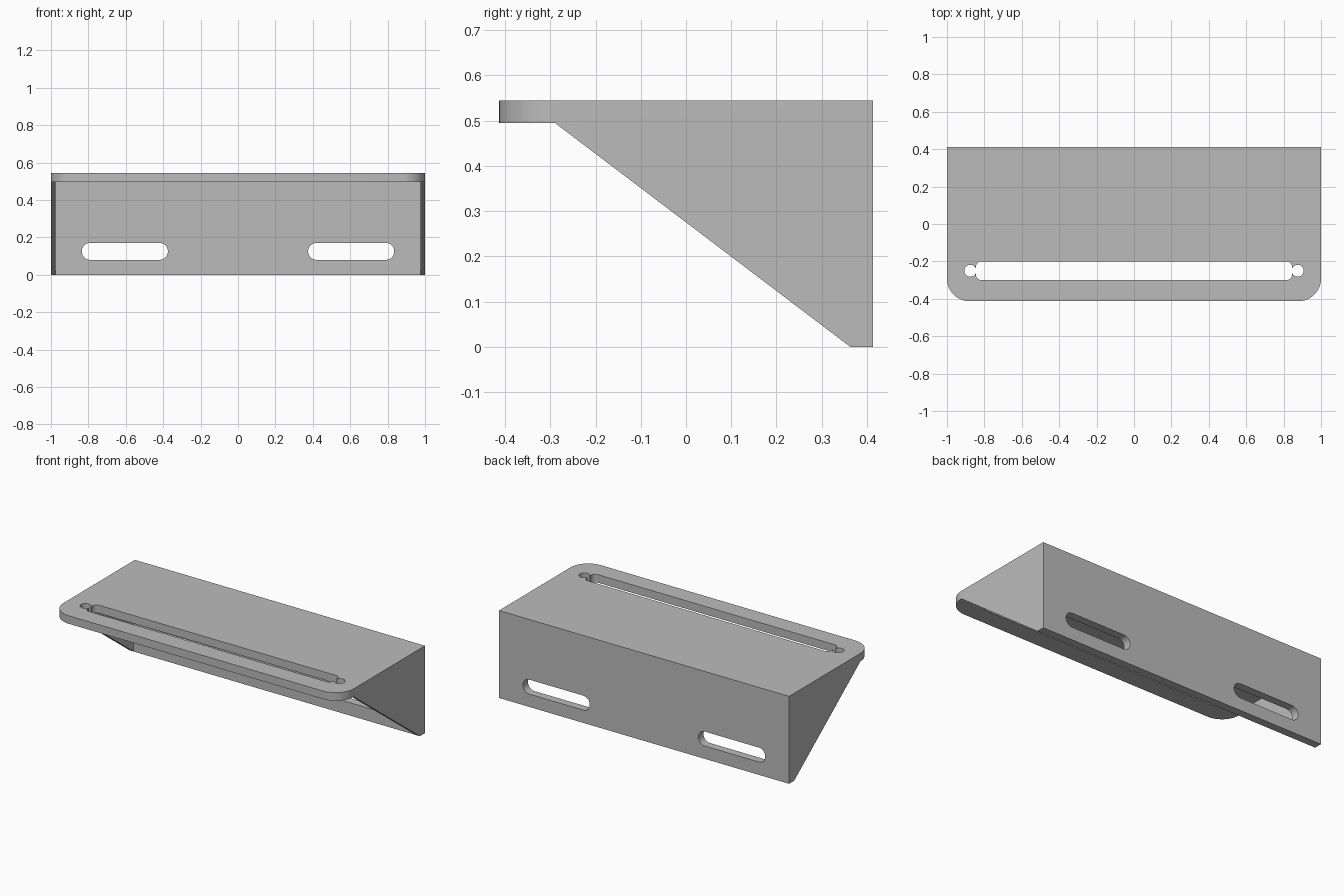
import bpy, bmesh, math
from mathutils import Matrix, Vector

if "Cube" in bpy.data.objects:
    bpy.data.objects.remove(bpy.data.objects["Cube"], do_unlink=True)

WALL, SHELF_Z, TOP, DEPTH = 0.363, 0.495, 0.545, 0.413

grey = bpy.data.materials.new("plain grey")
grey.use_nodes = True
grey.diffuse_color = (0.5, 0.5, 0.5, 1)
grey.node_tree.nodes["Principled BSDF"].inputs["Base Color"].default_value = (0.5, 0.5, 0.5, 1)


def prism(name, points, offset):
    """Extrude a closed outline of 3D points along offset."""
    bm = bmesh.new()
    face = bm.faces.new([bm.verts.new(p) for p in points])
    out = bmesh.ops.extrude_face_region(bm, geom=[face])
    moved = [v for v in out["geom"] if isinstance(v, bmesh.types.BMVert)]
    bmesh.ops.translate(bm, verts=moved, vec=offset)
    bmesh.ops.recalc_face_normals(bm, faces=bm.faces)
    mesh = bpy.data.meshes.new(name)
    bm.to_mesh(mesh)
    bm.free()
    mesh.materials.append(grey)
    obj = bpy.data.objects.new(name, mesh)
    bpy.context.collection.objects.link(obj)
    return obj


def rounded(w, h, r, steps=10):
    """Outline of a rounded rectangle centred on the origin."""
    pts = []
    for i, (sx, sy) in enumerate([(1, 1), (-1, 1), (-1, -1), (1, -1)]):
        for k in range(steps + 1):
            a = (i + k / steps) * math.pi / 2
            pts.append((sx * (w / 2 - r) + r * math.cos(a),
                        sy * (h / 2 - r) + r * math.sin(a)))
    return pts


# Shelf, wall plate and end gussets share one side profile
profile = [(-DEPTH, TOP), (-DEPTH, SHELF_Z), (-0.29, SHELF_Z),
           (WALL, 0), (DEPTH, 0), (DEPTH, TOP)]
bracket = prism("shelf_bracket", [(-1, y, z) for y, z in profile], (2, 0, 0))

# Round the two front corners of the shelf
bm = bmesh.new()
bm.from_mesh(bracket.data)
corners = [e for e in bm.edges
           if all(abs(v.co.y + DEPTH) < 0.001 for v in e.verts)
           and abs(e.verts[0].co.x - e.verts[1].co.x) < 0.001]
bmesh.ops.bevel(bm, geom=corners, offset=0.122, segments=12, profile=0.5, affect='EDGES')
bm.to_mesh(bracket.data)
bm.free()

# Hollow below the shelf, between the gussets
hollow = [(-0.6, -0.2), (WALL, -0.2), (WALL, SHELF_Z), (-0.6, SHELF_Z)]
cutters = [prism("hollow_cutter", [(-0.975, y, z) for y, z in hollow], (1.95, 0, 0))]

# Long slot in the shelf
cutters.append(prism("shelf_slot_cutter",
                     [(x, y - 0.25, 0.4) for x, y in rounded(1.69, 0.1, 0.03)], (0, 0, 0.3)))

for side, s in (("left", 1), ("right", -1)):
    # Round hole beside the slot
    ring = [(s * 0.875 + 0.032 * math.cos(a), -0.25 + 0.032 * math.sin(a), 0.4)
            for a in (k * math.tau / 32 for k in range(32))]
    cutters.append(prism(side + "_hole_cutter", ring, (0, 0, 0.3)))
    # Mounting slot in the wall plate
    slot = [(s * 0.605 + x, 0.3, 0.125 + z) for x, z in rounded(0.46, 0.09, 0.044)]
    cutters.append(prism(side + "_mount_slot_cutter", slot, (0, 0.2, 0)))

for cutter in cutters:
    mod = bracket.modifiers.new(cutter.name, 'BOOLEAN')
    mod.operation = 'DIFFERENCE'
    mod.solver = 'EXACT'
    mod.object = cutter

# Apply the cuts and drop the cutters
bpy.context.view_layer.update()
graph = bpy.context.evaluated_depsgraph_get()
result = bpy.data.meshes.new_from_object(bracket.evaluated_get(graph))
bracket.modifiers.clear()
bracket.data = result
for cutter in cutters:
    bpy.data.objects.remove(cutter, do_unlink=True)

bpy.ops.object.select_all(action='DESELECT')
bracket.select_set(True)
bpy.context.view_layer.objects.active = bracket
bpy.ops.object.shade_smooth_by_angle(angle=math.radians(30))
